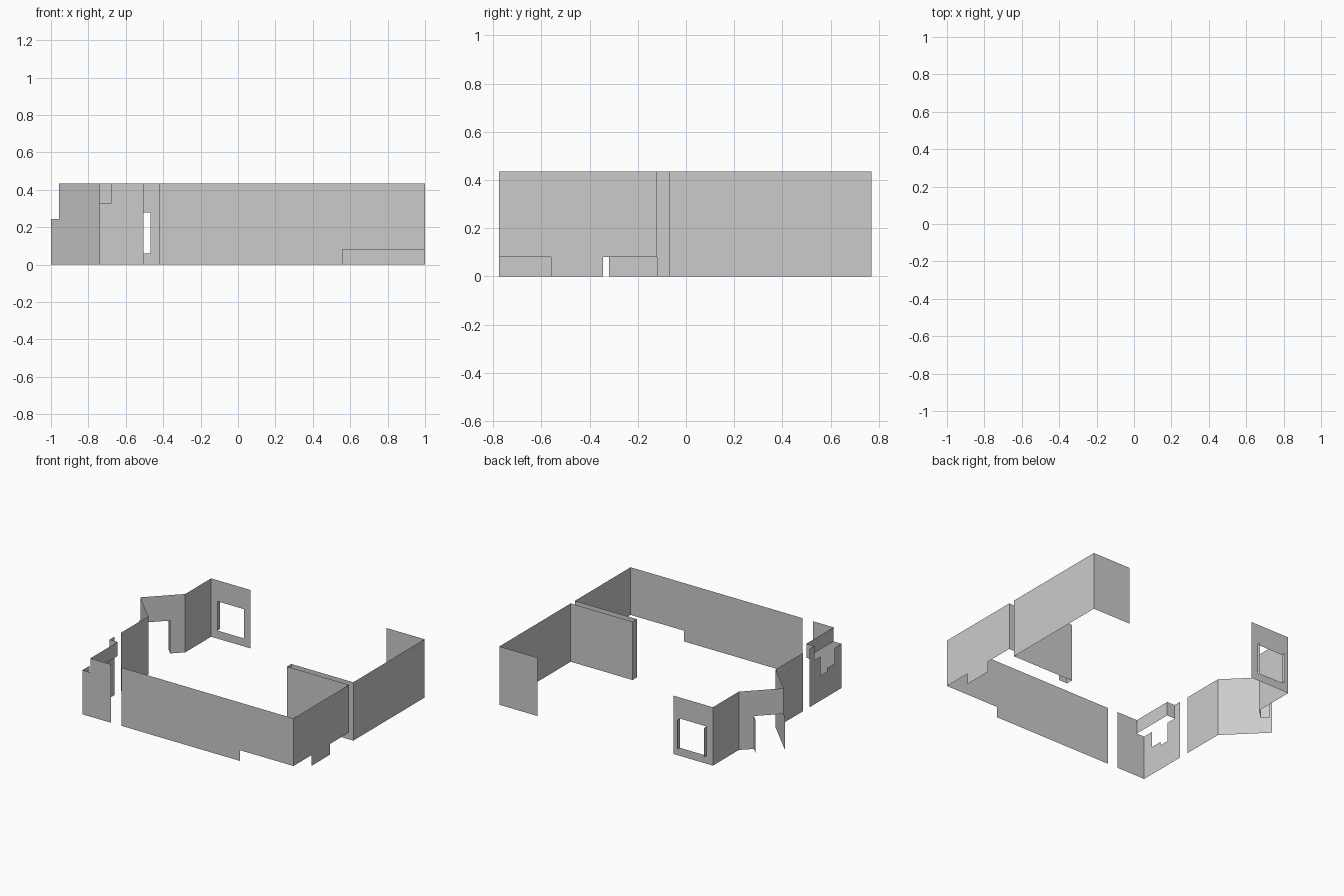
import bpy

if "Cube" in bpy.data.objects:
    bpy.data.objects.remove(bpy.data.objects["Cube"])

H = 0.435      # wall height
KICK = 0.08    # raised lower edge behind the units


def at_y(y):
    return lambda a, z: (a, y, z)


def at_x(x):
    return lambda a, z: (x, a, z)


def diagonal(x0, y0, slope):
    return lambda a, z: (a, y0 + slope * (a - x0), z)


def rect(a0, a1, z0=0.0, z1=H):
    return [(a0, z0), (a1, z0), (a1, z1), (a0, z1)]


def panel(name, plane, *outlines):
    """Thin upright sheet made from one or more outlines in a vertical plane."""
    verts, faces = [], []
    for outline in outlines:
        faces.append(range(len(verts), len(verts) + len(outline)))
        verts += [plane(a, z) for a, z in outline]
    mesh = bpy.data.meshes.new(name)
    mesh.from_pydata(verts, [], [list(f) for f in faces])
    mesh.update()
    obj = bpy.data.objects.new(name, mesh)
    bpy.context.collection.objects.link(obj)
    return obj


# Front wall, with the raised lower edge on the right
panel("front_wall", at_y(-0.775),
      [(-0.42, 0), (0.56, 0), (0.56, KICK), (1, KICK), (1, H), (-0.42, H)])

# Right wall: front room with two raised stretches, then back room
panel("right_wall_front", at_x(1),
      [(-0.775, KICK), (-0.56, KICK), (-0.56, 0), (-0.345, 0),
       (-0.345, KICK), (-0.12, KICK), (-0.12, H), (-0.775, H)])
panel("right_wall_back", at_x(1), rect(-0.07, 0.77))

# Partition between the rooms: two faces and an end
panel("partition_front", at_y(-0.12),
      [(0.49, 0), (0.56, 0), (0.56, KICK), (1, KICK), (1, H), (0.49, H)])
panel("partition_back", at_y(-0.07), rect(0.49, 1))
panel("partition_end", at_x(0.49), rect(-0.12, -0.07))

# Back wall, right piece
panel("back_wall_right", at_y(0.77), rect(0.686, 1))

# Back wall, left piece with window and its side reveals
X0, X1, W0, W1, Z0, Z1 = -0.74, -0.415, -0.687, -0.468, 0.06, 0.278
panel("window_wall", at_y(0.74), rect(X0, W0), rect(W1, X1),
      rect(W0, W1, 0, Z0), rect(W0, W1, Z1, H))
for side, x in (("left", W0), ("right", W1)):
    panel("window_reveal_" + side, at_x(x), rect(0.74, 0.77, Z0, Z1))

# Left wall pieces beside the corner bay
panel("left_wall_back", at_x(-0.74), rect(0.435, 0.74))
panel("left_wall_middle", at_x(-0.74), rect(-0.32, 0))

# Angled bay: solid side (runs on as one door reveal) and side with the doorway
DOOR = 0.245
panel("bay_solid_side", diagonal(-0.74, 0, -1),
      [(-0.74, 0), (-1, 0), (-1, DOOR), (-0.957, DOOR), (-0.957, H), (-0.74, H)])
panel("bay_door_side", diagonal(-0.74, 0.435, 1),
      [(-0.74, 0), (-0.74, H), (-0.957, H), (-0.957, DOOR),
       (-0.813, DOOR), (-0.813, 0)])
panel("bay_door_reveal", diagonal(-0.813, 0.362, -1),
      rect(-0.856, -0.813, 0, DOOR))

# Front left corner: low outer walls with an inset upper part
LOW = 0.33
panel("corner_front", at_y(-0.775),
      [(-0.74, 0), (-0.505, 0), (-0.505, H), (-0.675, H), (-0.675, LOW), (-0.74, LOW)])
panel("corner_left", at_x(-0.74),
      [(-0.775, 0), (-0.40, 0), (-0.40, H), (-0.455, H), (-0.455, LOW),
       (-0.53, LOW), (-0.53, 0.187), (-0.605, 0.187), (-0.605, 0.213),
       (-0.69, 0.213), (-0.69, LOW), (-0.775, LOW)])
panel("corner_inset_side", at_x(-0.675), rect(-0.775, -0.455, LOW, H))
panel("corner_inset_end", at_y(-0.455), rect(-0.74, -0.675, LOW, H))
